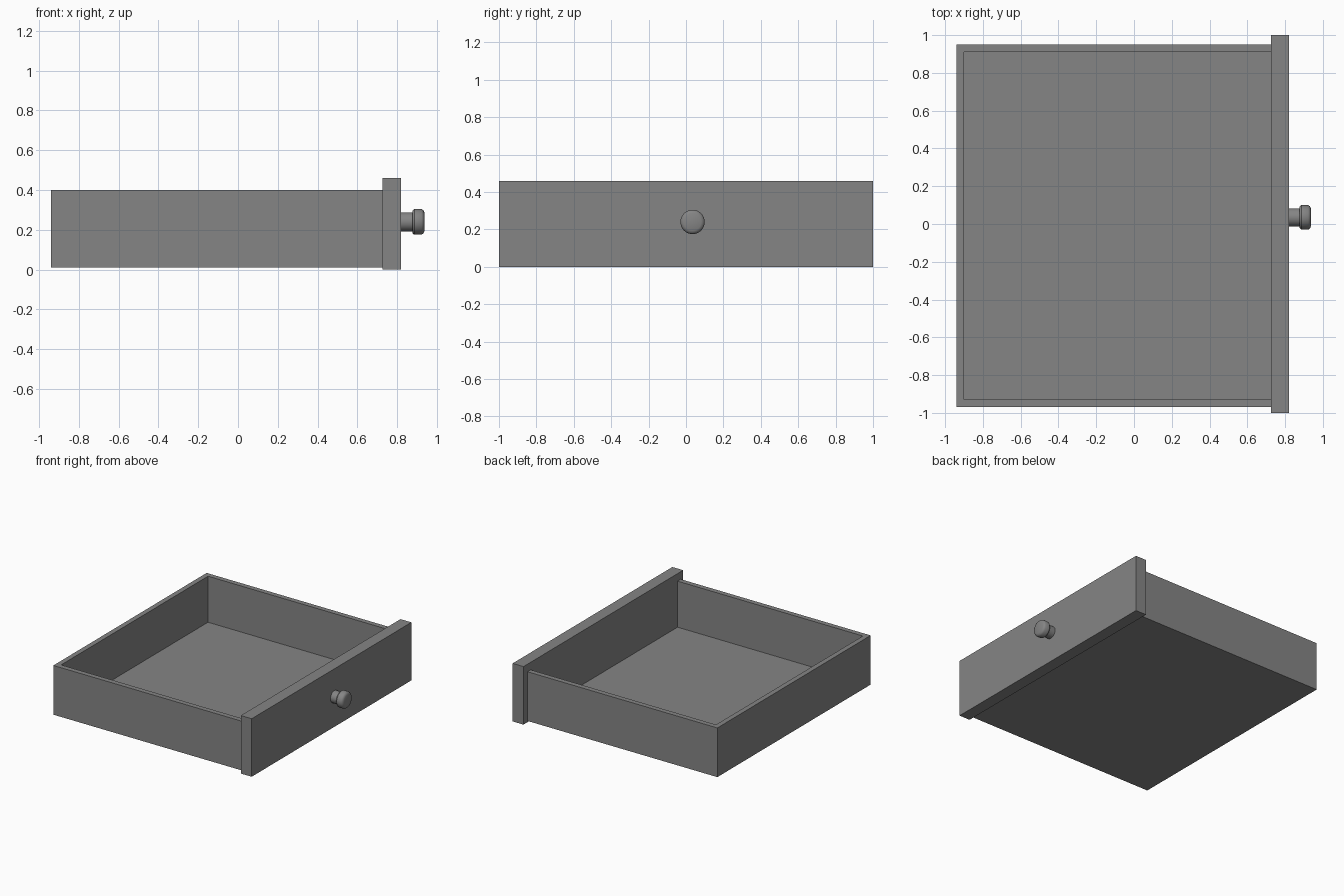
import bpy
import bmesh
from math import radians
from mathutils import Matrix, Vector

cube = bpy.data.objects.get("Cube")
if cube:
    bpy.data.objects.remove(cube, do_unlink=True)

# Single grey finish
grey = bpy.data.materials.new("plain_grey")
colour = (0.235, 0.235, 0.235, 1)
grey.diffuse_color = colour
grey.use_nodes = True
grey.node_tree.nodes["Principled BSDF"].inputs["Base Color"].default_value = colour


def make_object(name, bm):
    mesh = bpy.data.meshes.new(name)
    bmesh.ops.recalc_face_normals(bm, faces=bm.faces)
    bm.to_mesh(mesh)
    bm.free()
    mesh.materials.append(grey)
    obj = bpy.data.objects.new(name, mesh)
    bpy.context.collection.objects.link(obj)
    return obj


def add_box(bm, low, high):
    low, high = Vector(low), Vector(high)
    matrix = Matrix.Translation((low + high) / 2) @ Matrix.Diagonal((*(high - low), 1))
    bmesh.ops.create_cube(bm, size=1, matrix=matrix)


def extrude_outline(name, outline, bottom, top):
    bm = bmesh.new()
    face = bm.faces.new([bm.verts.new((x, y, bottom)) for x, y in outline])
    result = bmesh.ops.extrude_face_region(bm, geom=[face], use_keep_orig=True)
    verts = [v for v in result["geom"] if isinstance(v, bmesh.types.BMVert)]
    bmesh.ops.translate(bm, verts=verts, vec=(0, 0, top - bottom))
    return make_object(name, bm)


# Tray dimensions
back, front = -0.94, 0.725
right, left = -0.97, 0.95
bottom, rim, wall = 0.01, 0.40, 0.04
floor = bottom + 0.025

# Three walls in one U-shaped band, open towards the front panel
extrude_outline("tray_walls", [
    (front, right), (back, right), (back, left), (front, left),
    (front, left - wall), (back + wall, left - wall),
    (back + wall, right + wall), (front, right + wall)], bottom, rim)

# Floor between the walls
bm = bmesh.new()
add_box(bm, (back + wall, right + wall, bottom), (front, left - wall, floor))
make_object("tray_floor", bm)

# Overhanging front panel
bm = bmesh.new()
add_box(bm, (front, -1, 0), (0.82, 1, 0.46))
make_object("front_panel", bm)

# Round knob, turned about the x axis
profile = [(0.82, 0), (0.82, 0.048), (0.876, 0.048), (0.876, 0.056),
           (0.886, 0.065), (0.922, 0.065), (0.932, 0.058), (0.937, 0.046), (0.938, 0)]
bm = bmesh.new()
verts = [bm.verts.new((x, 0, r)) for x, r in profile]
edges = [bm.edges.new(pair) for pair in zip(verts, verts[1:])]
bmesh.ops.spin(bm, geom=verts + edges, cent=(0, 0, 0), axis=(1, 0, 0),
               angle=radians(360), steps=32)
bmesh.ops.remove_doubles(bm, verts=bm.verts, dist=0.0001)
knob = make_object("knob", bm)
knob.location = (0, 0.035, 0.24)
bpy.context.view_layer.objects.active = knob
knob.select_set(True)
bpy.ops.object.shade_smooth_by_angle(angle=radians(35))
